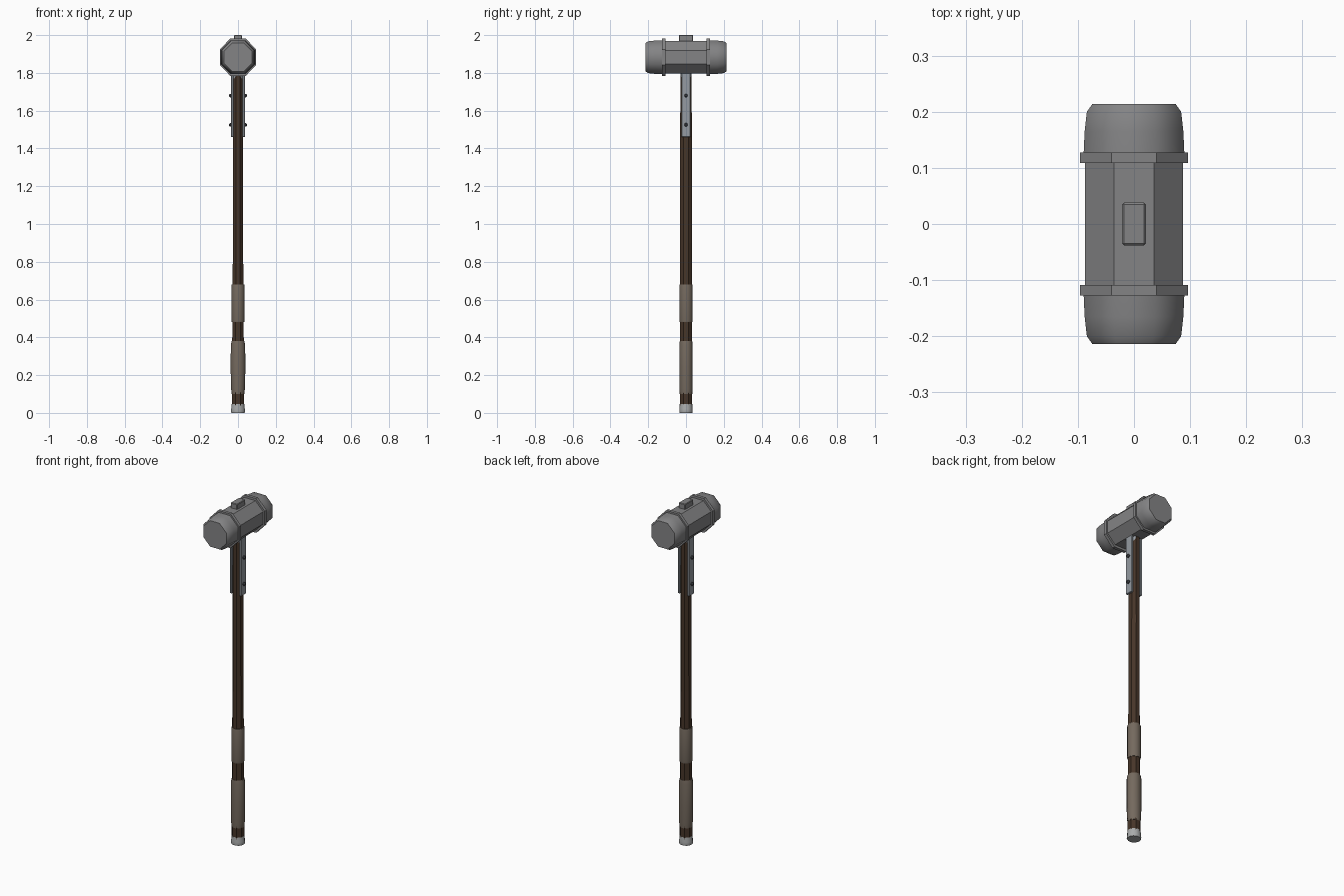
import bpy
import bmesh
import math

cube = bpy.data.objects.get("Cube")
if cube:
    bpy.data.objects.remove(cube, do_unlink=True)


def material(name, r, g, b):
    m = bpy.data.materials.new(name)
    m.use_nodes = True
    m.diffuse_color = (r, g, b, 1)
    m.node_tree.nodes["Principled BSDF"].inputs["Base Color"].default_value = (r, g, b, 1)
    return m


iron = material("grey iron", 0.23, 0.23, 0.235)
steel = material("pale steel", 0.30, 0.33, 0.36)
cap_metal = material("pommel metal", 0.40, 0.41, 0.41)
wood = material("dark wood", 0.062, 0.036, 0.022)
leather = material("worn leather", 0.175, 0.142, 0.112)
dark = material("dark rivet", 0.06, 0.065, 0.075)


def loft(name, profile, mat, axis="z", centre=(0, 0, 0), sides=8, smooth=0):
    """Closed polygonal loft; profile rows are (position, half width, half depth)."""
    bm = bmesh.new()
    grow = 1 / math.cos(math.pi / sides)
    rings = []
    for t, a, b in profile:
        ring = []
        for i in range(sides):
            ang = math.tau * (i + 0.5) / sides
            u, v = a * grow * math.cos(ang), b * grow * math.sin(ang)
            p = {"x": (t, u, v), "y": (u, t, v), "z": (u, v, t)}[axis]
            ring.append(bm.verts.new([c + q for c, q in zip(centre, p)]))
        rings.append(ring)
    for lo, hi in zip(rings, rings[1:]):
        for i in range(sides):
            j = (i + 1) % sides
            bm.faces.new((lo[i], lo[j], hi[j], hi[i]))
    bm.faces.new(rings[0])
    bm.faces.new(rings[-1])
    return finish(name, bm, mat, smooth)


def box(name, lo, hi, mat, bevel=0):
    bm = bmesh.new()
    bmesh.ops.create_cube(bm, size=1)
    for v in bm.verts:
        v.co = [l + (h - l) * (c + 0.5) for l, h, c in zip(lo, hi, v.co)]
    if bevel:
        bmesh.ops.bevel(bm, geom=bm.edges[:], offset=bevel, segments=1, affect="EDGES")
    return finish(name, bm, mat, 0)


def finish(name, bm, mat, smooth):
    bmesh.ops.recalc_face_normals(bm, faces=bm.faces[:])
    me = bpy.data.meshes.new(name)
    bm.to_mesh(me)
    bm.free()
    me.materials.append(mat)
    ob = bpy.data.objects.new(name, me)
    bpy.context.collection.objects.link(ob)
    if smooth:
        bpy.ops.object.select_all(action="DESELECT")
        ob.select_set(True)
        bpy.context.view_layer.objects.active = ob
        bpy.ops.object.shade_smooth_by_angle(angle=math.radians(smooth))
    return ob


# Head: octagonal body, two bands and two rounded striking ends
head = (0, 0, 1.883)
loft("head_body", [(-0.13, 0.087, 0.087), (0.13, 0.087, 0.087)], iron, "y", head)
for side, s in (("front", -1), ("back", 1)):
    loft(side + "_band", [(s * 0.109, 0.096, 0.1), (s * 0.127, 0.096, 0.1)], iron, "y", head)
    loft(side + "_striking_end",
         [(s * 0.12, 0.09, 0.09), (s * 0.165, 0.088, 0.088),
          (s * 0.2, 0.084, 0.084), (s * 0.214, 0.074, 0.076)],
         iron, "y", head, smooth=50)
box("top_wedge", (-0.021, -0.038, 1.95), (0.021, 0.038, 2.0), iron, 0.003)
loft("head_collar", [(1.77, 0.026, 0.029), (1.81, 0.027, 0.03)], steel)

# Handle: one slightly swelling octagonal shaft
loft("handle", [(0.03, 0.031, 0.032), (0.11, 0.032, 0.032), (0.48, 0.030, 0.031),
                (0.9, 0.027, 0.031), (1.3, 0.026, 0.031), (1.82, 0.025, 0.030)], wood)

# Leather wraps
loft("upper_grip", [(0.48, 0.033, 0.033), (0.49, 0.035, 0.035),
                    (0.67, 0.035, 0.035), (0.68, 0.033, 0.033)], leather, sides=12, smooth=40)
loft("lower_grip", [(0.1, 0.033, 0.033), (0.13, 0.037, 0.035), (0.24, 0.039, 0.035),
                    (0.36, 0.038, 0.035), (0.38, 0.033, 0.033)], leather, sides=12, smooth=40)

# Pommel cap
loft("pommel", [(0, 0.035, 0.034), (0.006, 0.038, 0.035), (0.02, 0.036, 0.035),
                (0.047, 0.033, 0.033)], cap_metal, sides=12, smooth=40)

# Side straps with rivets
for side, s in (("left", 1), ("right", -1)):
    x0, x1 = sorted((s * 0.024, s * 0.036))
    box(side + "_strap", (x0, -0.023, 1.46), (x1, 0.023, 1.81), steel, 0.002)
    for part, z in (("lower", 1.525), ("upper", 1.68)):
        loft(f"{side}_{part}_rivet",
             [(s * 0.034, 0.009, 0.009), (s * 0.042, 0.009, 0.009), (s * 0.047, 0.005, 0.005)],
             dark, "x", (0, 0, z))
